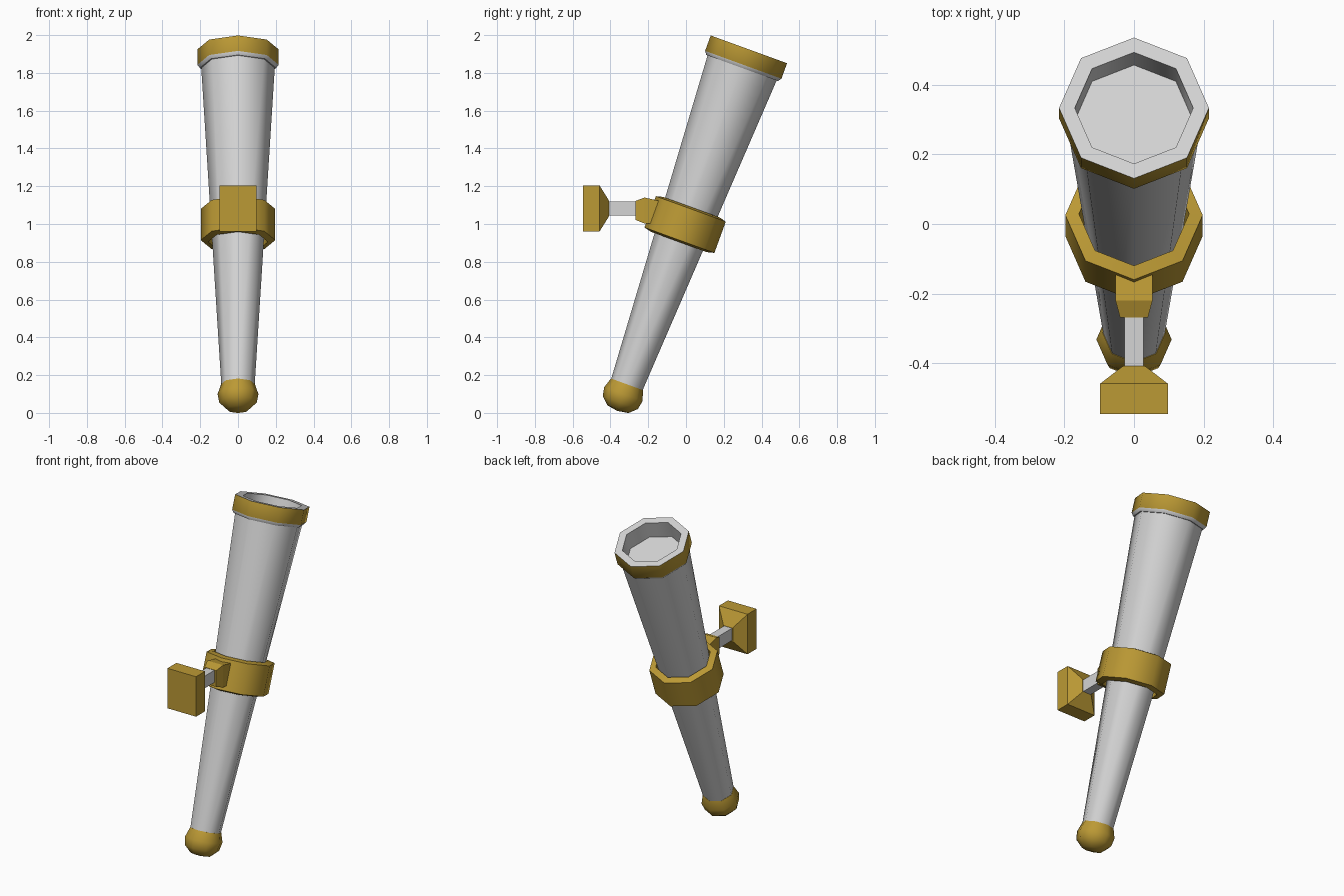
import bpy
import bmesh
from math import radians, sin, cos, tau
from mathutils import Matrix

if "Cube" in bpy.data.objects:
    bpy.data.objects.remove(bpy.data.objects["Cube"])


def material(name, colour):
    mat = bpy.data.materials.new(name)
    mat.use_nodes = True
    mat.diffuse_color = colour
    mat.node_tree.nodes["Principled BSDF"].inputs["Base Color"].default_value = colour
    return mat


GOLD = material("gold", (0.50, 0.32, 0.035, 1))
GREY = material("light grey", (0.66, 0.66, 0.66, 1))

SIDES = 8
# Everything turned on the lathe shares one leaning axis
LEAN = Matrix.Translation((0, -0.333, 0.095)) @ Matrix.Rotation(radians(-20), 4, "X")


def finish(name, bm, mats, smooth=False):
    bmesh.ops.remove_doubles(bm, verts=bm.verts, dist=1e-5)
    bmesh.ops.recalc_face_normals(bm, faces=bm.faces)
    mesh = bpy.data.meshes.new(name)
    bm.to_mesh(mesh)
    bm.free()
    for mat in mats:
        mesh.materials.append(mat)
    obj = bpy.data.objects.new(name, mesh)
    bpy.context.collection.objects.link(obj)
    if smooth:
        bpy.ops.object.select_all(action="DESELECT")
        obj.select_set(True)
        bpy.context.view_layer.objects.active = obj
        bpy.ops.object.shade_smooth_by_angle(angle=radians(47))
    return obj


def loft(bm, rings, closed=False, slots=None):
    """Bridge successive rings of vertices with quads."""
    pairs = list(zip(rings, rings[1:] + (rings[:1] if closed else [])))
    for k, (a, b) in enumerate(pairs):
        n = len(a)
        for i in range(n):
            j = (i + 1) % n
            face = bm.faces.new((a[i], a[j], b[j], b[i]))
            face.material_index = slots[k] if slots else 0


def lathe(name, profile, mats, closed=False, slots=None):
    """Turn (radius, height) points into an eight-sided part on the leaning axis."""
    bm = bmesh.new()
    rings = [[bm.verts.new((r * cos(tau * i / SIDES), r * sin(tau * i / SIDES), t))
              for i in range(SIDES)] for r, t in profile]
    loft(bm, rings, closed, slots)
    bmesh.ops.transform(bm, matrix=LEAN, verts=bm.verts)
    return finish(name, bm, mats, smooth=True)


def bracket(name, sections, mat):
    """Loft rectangles (y, half width, bottom, top) from front to back."""
    bm = bmesh.new()
    rings = [[bm.verts.new(p) for p in ((-w, y, lo), (w, y, lo), (w, y, hi), (-w, y, hi))]
             for y, w, lo, hi in sections]
    loft(bm, rings)
    bm.faces.new(rings[0])
    bm.faces.new(rings[-1])
    return finish(name, bm, [mat])


# Tapered shaft and rounded foot
lathe("shaft", [(0.088, 0.05), (0.195, 1.85)], [GREY])
lathe("foot_knob", [(0, 0.06), (0.09, 0.06), (0.108, 0.005), (0.099, -0.043),
                    (0.06, -0.08), (0, -0.09)], [GOLD])

# Hollow head: gold band, grey underside, lip and recess
lathe("head_rim", [(0.19, 1.842), (0.202, 1.842), (0.215, 1.86), (0.215, 1.947),
                   (0.17, 1.947), (0.17, 1.84), (0, 1.84)],
      [GREY, GOLD], slots=[0, 0, 1, 0, 0, 0])

# Loose collar around the shaft
lathe("collar", [(0.158, 0.862), (0.197, 0.872), (0.197, 1.048), (0.158, 1.058)],
      [GOLD], closed=True)

# Wall mount reaching forward from the collar
bracket("wall_plate", [(-0.545, 0.097, 0.96, 1.205), (-0.458, 0.097, 0.96, 1.205),
                       (-0.408, 0.032, 1.04, 1.124)], GOLD)
bracket("mount_bar", [(-0.42, 0.027, 1.045, 1.12), (-0.25, 0.027, 1.045, 1.12)], GREY)
bracket("mount_socket", [(-0.268, 0.04, 1.022, 1.122), (-0.22, 0.053, 1.003, 1.14),
                         (-0.14, 0.053, 1.0, 1.122)], GOLD)
